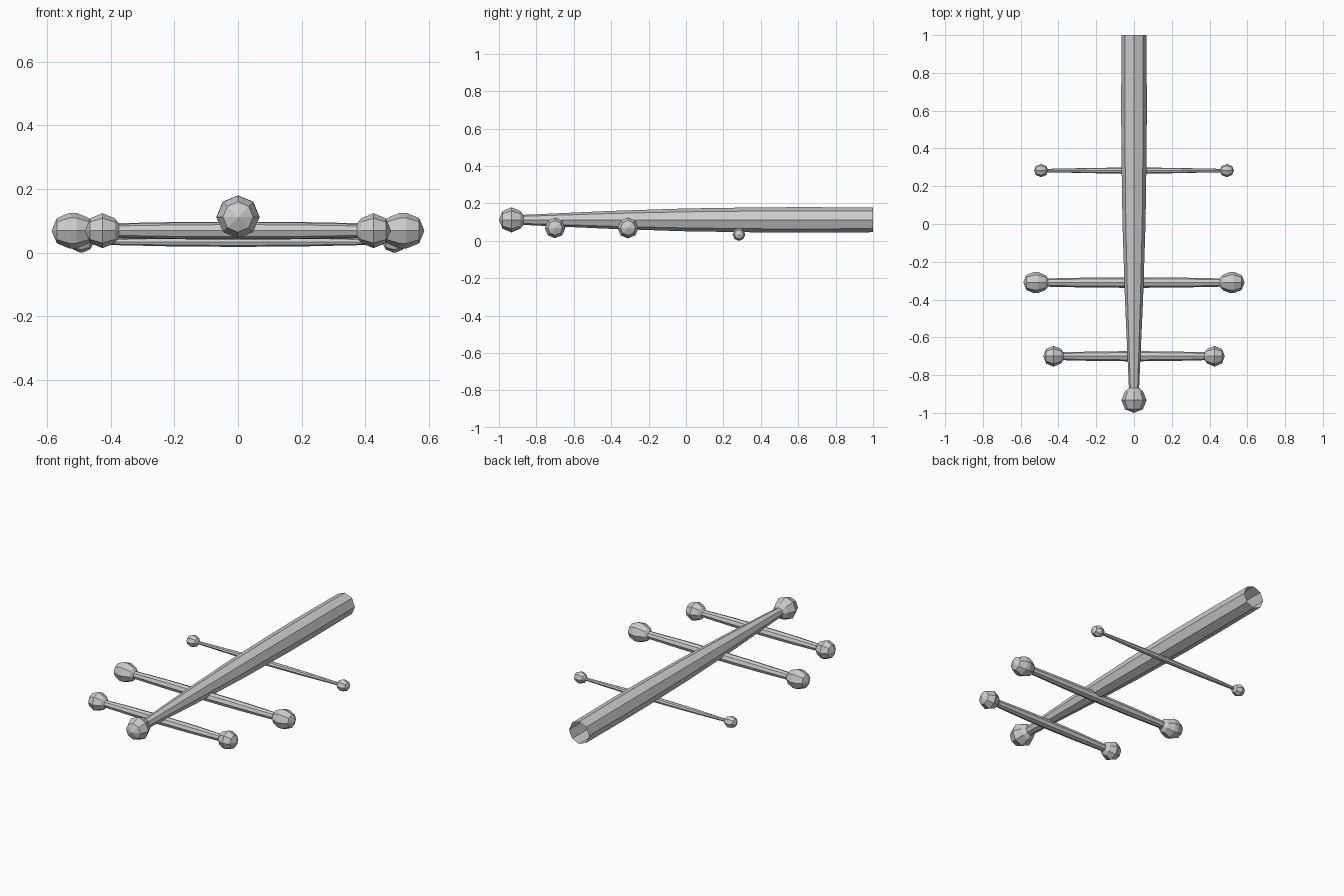
import bpy, bmesh
from math import cos, sin, pi

if "Cube" in bpy.data.objects:
    bpy.data.objects.remove(bpy.data.objects["Cube"])

SIDES = 8


def lathe(name, profile, place):
    """Skin eight-sided rings; profile = (position along axis, radius); radius 0 = tip."""
    bm = bmesh.new()
    rings = []
    for t, r in profile:
        n = 1 if r == 0 else SIDES
        rings.append([bm.verts.new(place(t, r * cos(2 * pi * k / SIDES),
                                         r * sin(2 * pi * k / SIDES))) for k in range(n)])
    for a, b in zip(rings, rings[1:]):
        for k in range(SIDES):
            j = (k + 1) % SIDES
            if len(a) == 1:
                bm.faces.new((a[0], b[j], b[k]))
            elif len(b) == 1:
                bm.faces.new((a[k], a[j], b[0]))
            else:
                bm.faces.new((a[k], a[j], b[j], b[k]))
    bmesh.ops.recalc_face_normals(bm, faces=bm.faces)
    mesh = bpy.data.meshes.new(name)
    bm.to_mesh(mesh)
    bm.free()
    obj = bpy.data.objects.new(name, mesh)
    bpy.context.collection.objects.link(obj)


def knob(tip, r, flat, neck):
    """Half profile from the tip inward: faceted ball with a straight middle, then the neck."""
    q = r * 0.707
    pts = [(tip, 0), (tip + r - q, q), (tip + r, r)]
    if flat:
        pts.append((tip + r + flat, r))
    return pts + [(tip + r + flat + q, q), (tip + r + flat + 0.95 * r, neck)]


# Long tapered shaft with a ball at the front and an open back end
shaft = knob(-1.0, 0.067, 0, 0.027) + [
    (-0.4, 0.048), (0.0, 0.061), (0.4, 0.067), (0.65, 0.068), (1.0, 0.066)]
lathe("main_shaft", shaft, lambda t, u, v: (u, t, 0.112 + v))

# Crossbars: name, y, z, half length, knob radius, knob straight part, end and middle bar radius
for name, y, z, half, r, flat, neck, mid in (
        ("front_crossbar", -0.70, 0.069, 0.481, 0.055, 0.0, 0.021, 0.027),
        ("middle_crossbar", -0.31, 0.069, 0.586, 0.056, 0.022, 0.022, 0.028),
        ("rear_crossbar", 0.283, 0.034, 0.529, 0.034, 0.006, 0.009, 0.016)):
    side = knob(-half, r, flat, neck) + [(-half * 0.4, neck + (mid - neck) * 0.75)]
    profile = side + [(0, mid)] + [(-t, rad) for t, rad in reversed(side)]
    lathe(name, profile, lambda t, u, v: (t, y + u, z + v))
